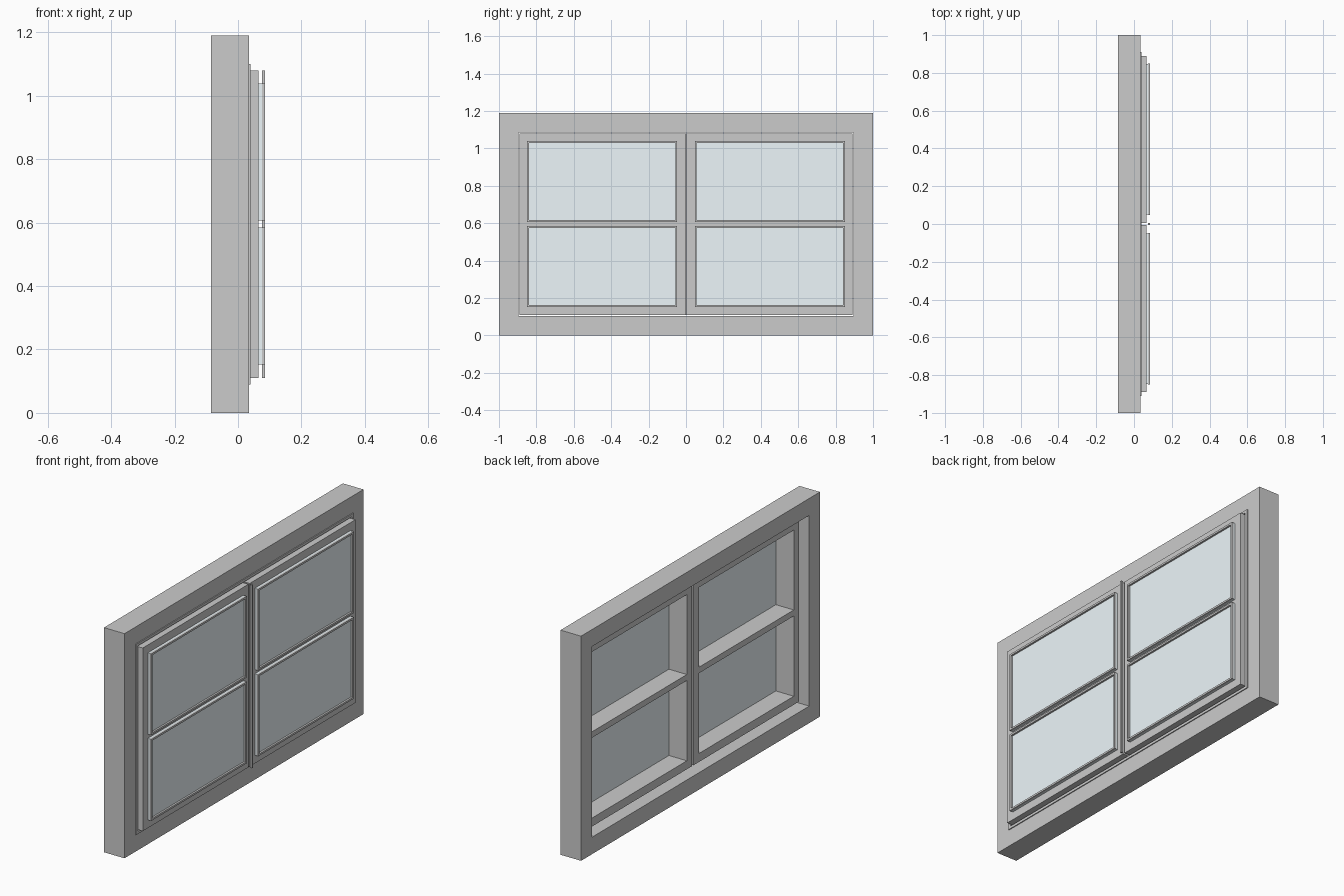
import bpy, bmesh

if "Cube" in bpy.data.objects:
    bpy.data.objects.remove(bpy.data.objects["Cube"])

glass_mat = bpy.data.materials.new("pale_glass")
glass_mat.diffuse_color = (0.85, 0.93, 0.96, 1)
glass_mat.use_nodes = True
glass_mat.node_tree.nodes["Principled BSDF"].inputs["Base Color"].default_value = glass_mat.diffuse_color


def finish(name, bm, mat=None):
    bmesh.ops.recalc_face_normals(bm, faces=bm.faces)
    me = bpy.data.meshes.new(name)
    bm.to_mesh(me)
    bm.free()
    ob = bpy.data.objects.new(name, me)
    bpy.context.collection.objects.link(ob)
    if mat:
        me.materials.append(mat)
    return ob


def box(name, x0, x1, y0, y1, z0, z1, mat=None):
    bm = bmesh.new()
    bmesh.ops.create_cube(bm, size=1)
    for v in bm.verts:
        v.co = ((x0, x1)[v.co.x > 0], (y0, y1)[v.co.y > 0], (z0, z1)[v.co.z > 0])
    return finish(name, bm, mat)


def ring(name, x0, x1, y0, y1, z0, z1, w):
    """Rectangular frame with mitred corners and border width w."""
    bm = bmesh.new()
    loops = []
    for x, i in ((x0, 0), (x1, 0), (x1, w), (x0, w)):
        pts = ((y0 + i, z0 + i), (y1 - i, z0 + i), (y1 - i, z1 - i), (y0 + i, z1 - i))
        loops.append([bm.verts.new((x, y, z)) for y, z in pts])
    for a in range(4):
        p, q = loops[a], loops[(a + 1) % 4]
        for k in range(4):
            n = (k + 1) % 4
            bm.faces.new((p[k], p[n], q[n], q[k]))
    return finish(name, bm)


# Fixed outer frame and the thin rebate lining standing slightly proud of it
ring("outer_frame", -0.085, 0.035, -1, 1, 0, 1.19, 0.09)
ring("frame_lining", 0.02, 0.04, -0.91, 0.91, 0.09, 1.10, 0.014)

# Two matching sashes
for side, s in (("right", 1), ("left", -1)):
    def span(a, b):
        return tuple(sorted((s * a, s * b)))

    ring(side + "_sash", -0.04, 0.065, *span(0.005, 0.89), 0.11, 1.08, 0.045)
    # Deep horizontal glazing bar
    box(side + "_glazing_bar", -0.04, 0.065, *span(0.05, 0.845), 0.58, 0.612)
    # Upper and lower panes with raised beads
    for level, z0, z1 in (("lower", 0.153, 0.585), ("upper", 0.607, 1.038)):
        box(f"{side}_{level}_glass", 0.065, 0.075, *span(0.049, 0.847), z0, z1, glass_mat)
        ring(f"{side}_{level}_bead", 0.075, 0.085, *span(0.047, 0.849), z0, z1, 0.01)

# Cover strip over the meeting stiles
box("meeting_strip", 0.075, 0.085, -0.005, 0.005, 0.11, 1.08)
